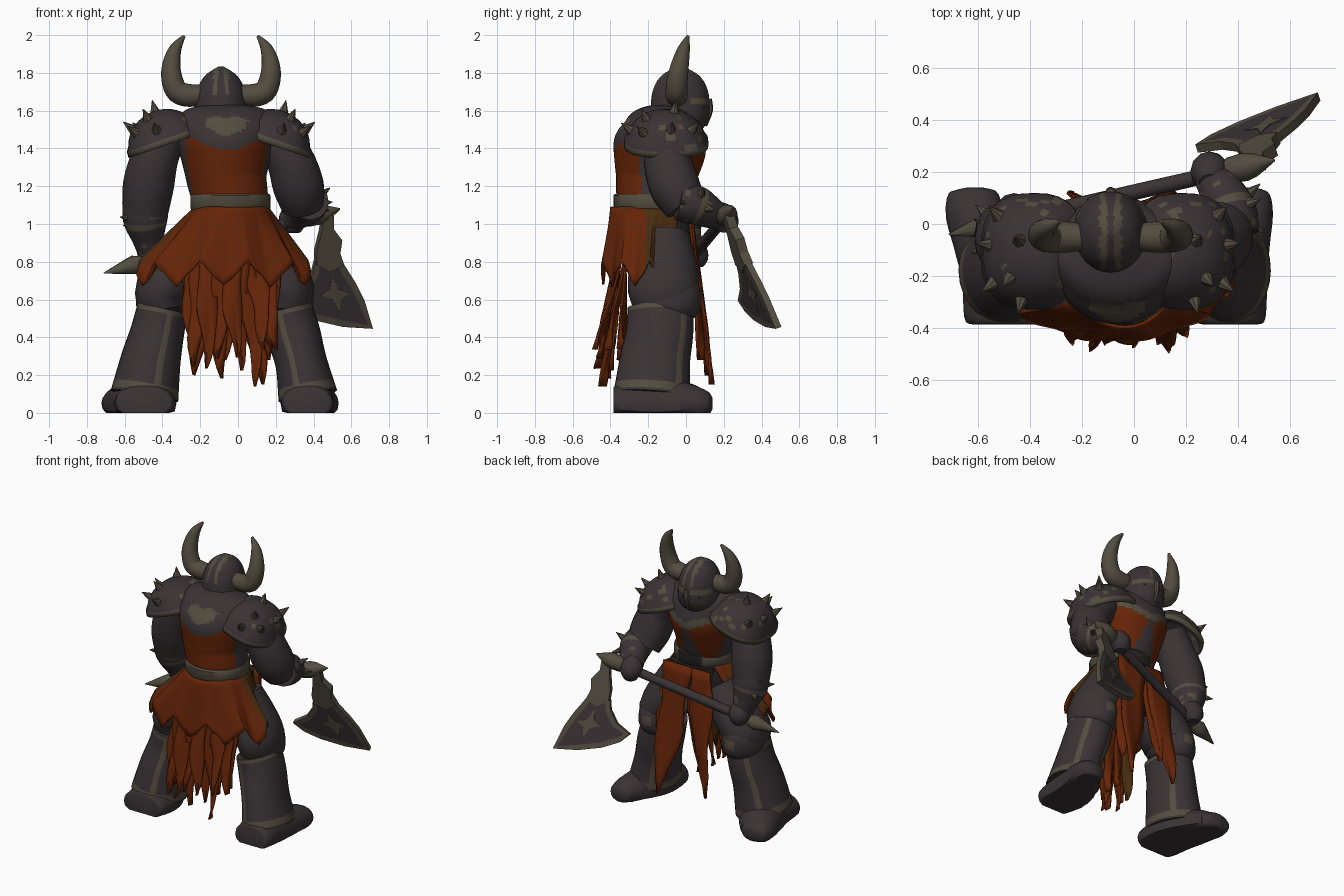
import bpy, bmesh, math, random
from mathutils import Vector as V

random.seed(4)
if bpy.data.objects.get("Cube"):
    bpy.data.objects.remove(bpy.data.objects["Cube"])


def colour(name, r, g, b):
    m = bpy.data.materials.new(name)
    m.use_nodes = True
    m.diffuse_color = (r, g, b, 1)
    bsdf = next(n for n in m.node_tree.nodes if n.type == 'BSDF_PRINCIPLED')
    bsdf.inputs["Base Color"].default_value = (r, g, b, 1)
    bsdf.inputs["Roughness"].default_value = 0.8
    return m


STEEL = colour("dark_steel", .042, .033, .035)
BONE = colour("worn_bone", .086, .073, .05)
RUST = colour("rust_cloth", .13, .018, .0025)
BROWN = colour("brown_cloth", .065, .025, .005)
MAIL = colour("black_mail", .022, .019, .018)


def finish(name, bm, mats, thick=0, angle=40):
    bmesh.ops.recalc_face_normals(bm, faces=bm.faces)
    me = bpy.data.meshes.new(name)
    bm.to_mesh(me)
    bm.free()
    for m in mats:
        me.materials.append(m)
    me.shade_smooth()
    me.set_sharp_from_angle(angle=math.radians(angle))
    ob = bpy.data.objects.new(name, me)
    bpy.context.collection.objects.link(ob)
    if thick:
        mod = ob.modifiers.new("thickness", 'SOLIDIFY')
        mod.thickness, mod.offset = thick, 0


def smooth(pts, k):
    """Catmull-Rom resampling of tuples."""
    out = []
    for i in range(len(pts) - 1):
        p = [pts[max(0, min(len(pts) - 1, i + d))] for d in (-1, 0, 1, 2)]
        for t in (s / k for s in range(k)):
            out.append(tuple(.5 * (2*b + (c-a)*t + (2*a-5*b+4*c-d)*t*t + (3*b-a-3*c+d)*t**3)
                             for a, b, c, d in zip(*p)))
    return out + [pts[-1]]


def tube(name, pts, mats, paint=None, n=18, k=4, floor=False):
    """Elliptical sweep through points (x, y, z, radius a, radius b)."""
    pts = smooth([p if len(p) == 5 else p + (p[3],) for p in pts], k)
    c = [V(p[:3]) for p in pts]
    d = c[-1] - c[0]
    ref = V((0, 1, 0)) if abs(d.z) > max(abs(d.x), abs(d.y)) else V((0, 0, 1))
    bm, rings = bmesh.new(), []
    for i, p in enumerate(pts):
        t = (c[min(i + 1, len(c) - 1)] - c[max(i - 1, 0)]).normalized()
        a = ref.cross(t).normalized()
        b = t.cross(a)
        ring = []
        for j in range(n):
            w = math.tau * j / n
            q = c[i] + a * max(p[3], .002) * math.cos(w) + b * max(p[4], .002) * math.sin(w)
            if floor:
                q.z = max(q.z, 0)
            ring.append(bm.verts.new(q))
        rings.append(ring)
    for i in range(len(rings) - 1):
        for j in range(n):
            f = bm.faces.new((rings[i][j], rings[i][(j+1) % n], rings[i+1][(j+1) % n], rings[i+1][j]))
            if paint:
                f.material_index = paint(f.calc_center_median(), (i + .5) / (len(rings) - 1), (j + .5) / n)
    bm.faces.new(rings[0])
    bm.faces.new(rings[-1])
    finish(name, bm, mats)


def sheet(name, fn, nu, nv, mats, paint=None, thick=.012):
    """Cloth surface from a function of u, v in 0..1."""
    bm = bmesh.new()
    g = [[bm.verts.new(fn(i / nu, j / nv)) for j in range(nv + 1)] for i in range(nu + 1)]
    for i in range(nu):
        for j in range(nv):
            f = bm.faces.new((g[i][j], g[i+1][j], g[i+1][j+1], g[i][j+1]))
            if paint:
                f.material_index = paint(f.calc_center_median())
    finish(name, bm, mats, thick)


def spike(name, base, way, r=.028, length=.09):
    base, way = V(base), V(way).normalized()
    tip = base + way * length
    tube(name, [tuple(base - way * .01) + (r,), tuple(tip) + (.002,)], [BONE], n=7, k=1)


def strip(name, top, tip, width, mats):
    """Ragged pointed cloth strip with a slight wave."""
    top, tip, ph = V(top), V(tip), random.random() * 6

    def fn(u, v):
        p = top.lerp(tip, v)
        w = width * (1 - v ** 3) * (1 + .15 * math.sin(v * 11 + ph)) + .004
        return p + V(((u - .5) * w + .015 * v * math.sin(v * 7 + ph),
                      .022 * v * math.sin(v * 5 + ph + u * 3), 0))
    sheet(name, fn, 4, 12, mats)


# Torso, with cloth tunic painted on back and front
def torso_paint(c, v, u):
    dx = abs(c.x + .06)
    if c.y < -.24 and 1.1 < c.z < 1.4 + 1.6 * dx * dx and dx < .215:
        return 2
    if c.y < -.2 and 1.46 + .5 * dx < c.z < 1.57 - .3 * abs(dx - .05) and dx < .11:
        return 1
    if c.y > -.05 and 1.12 < c.z < 1.36 + .4 * dx:
        return 2 if dx > .02 + (1.36 - c.z) * .3 else 0
    if c.y > -.05 and 1.36 < c.z < 1.41 + .4 * dx:
        return 1
    return 3 if c.z < 1.08 and c.y > -.1 else 0


tube("torso", [(-.04, -.13, .82, .2, .16), (-.04, -.14, .95, .2, .18), (-.04, -.175, 1.12, .2, .19),
               (-.06, -.16, 1.25, .215, .215), (-.065, -.14, 1.4, .25, .245), (-.065, -.13, 1.5, .265, .22),
               (-.065, -.13, 1.57, .24, .175), (-.065, -.13, 1.61, .2, .12), (-.065, -.13, 1.63, .1, .05)],
     [STEEL, BONE, RUST, MAIL], torso_paint, n=60, k=8)
tube("belt", [(-.04, -.175, 1.075, .206, .2), (-.04, -.175, 1.085, .212, .207), (-.04, -.175, 1.15, .212, .21),
              (-.04, -.175, 1.16, .206, .2)], [BONE, MAIL],
     lambda c, v, u: int(c.y > -.03 and abs(c.x + .04) < .09), n=28, k=1)

# Helmet with crest, brow, visor slits and horns
HX = -.09
tube("helmet", [(HX, -.03, 1.49, .115, .11), (HX, -.03, 1.56, .142, .15), (HX, -.03, 1.65, .136, .155),
                (HX, -.03, 1.73, .118, .137), (HX, -.03, 1.79, .08, .095), (HX, -.03, 1.835, .012, .015)],
     [STEEL, BONE],
     lambda c, v, u: int((c.z > 1.68 and .012 < abs(c.x - HX) < .042) or (c.y > .02 and 1.63 < c.z < 1.665)),
     n=36, k=5)
tube("nose_guard", [(HX, .115, 1.66, .022), (HX, .122, 1.6, .02), (HX, .1, 1.52, .012)], [BONE], n=8)
for s in (-1, 1):
    side = "left" if s > 0 else "right"
    tube(side + "_eye_slit", [(HX + s * .025, .111, 1.605, .014), (HX + s * .085, .085, 1.62, .012)], [MAIL], n=8)
    tube(side + "_cheek_slit", [(HX + s * .025, .108, 1.59, .012), (HX + s * .03, .088, 1.52, .01)], [MAIL], n=8)
    tube(side + "_horn", [(HX + s * x, y, z, r) for x, y, z, r in (
        (.09, -.05, 1.69, .05), (.16, -.05, 1.68, .06), (.23, -.05, 1.7, .06), (.26, -.045, 1.77, .056),
        (.262, -.03, 1.85, .047), (.24, -.01, 1.93, .032), (.195, .01, 1.995, .008))], [BONE], n=14)


# Pauldrons: boxy open domes with a pale rim, worn patches and spikes
def pauldron(side, s):
    centre = V((-.1 + s * .285, -.105, 1.425))
    tilt = math.radians(19) * s
    rows, n, bm, rings = 10, 32, bmesh.new(), []

    def place(a, w, scale=1):
        cx, sy = (math.copysign(abs(q) ** .78, q) for q in (math.cos(w), math.sin(w)))
        p = V((.185 * math.sin(a) * cx, .2 * math.sin(a) * sy, .17 * math.cos(a))) * scale
        return centre + V((p.x * math.cos(tilt) + p.z * math.sin(tilt), p.y,
                           p.z * math.cos(tilt) - p.x * math.sin(tilt)))
    for i in range(rows + 1):
        a = max(.02, i / rows * 1.62)
        rings.append([bm.verts.new(place(a, math.tau * j / n, 1.06 if i >= rows - 1 else 1)) for j in range(n)])
    for i in range(rows):
        for j in range(n):
            f = bm.faces.new((rings[i][j], rings[i][(j+1) % n], rings[i+1][(j+1) % n], rings[i+1][j]))
            inner = (f.calc_center_median().x + .1) * s < .135
            f.material_index = int(i == rows - 1 or inner or (i > 1 and random.random() < .07))
    bm.faces.new(rings[0])
    finish(side + "_pauldron", bm, [STEEL, BONE], .025)
    for k, (a, w) in enumerate(((.2, 1.6), (.55, -1.2), (.8, .1), (.95, -.7), (.9, .9), (1.1, -1.5))):
        p = place(a, w if s > 0 else math.pi - w)
        spike(f"{side}_pauldron_spike_{k}", p, (p - centre) + V((0, 0, .06)), .035, .075)


pauldron("left", 1)
pauldron("right", -1)

# Arms, bracers and hands, posed around the shaft
ARMS = {
    "left": [(.17, -.1, 1.48, .11), (.27, -.1, 1.35, .125), (.32, -.06, 1.2, .135), (.34, .0, 1.1, .115)],
    "right": [(-.38, -.1, 1.48, .11), (-.44, -.1, 1.35, .125), (-.475, -.07, 1.2, .135), (-.49, -.04, 1.06, .12)]}
FORE = {
    "left": [(.38, -.04, 1.12, .1), (.365, .05, 1.1, .105), (.33, .13, 1.06, .085), (.29, .18, 1.03, .065)],
    "right": [(-.49, -.05, 1.12, .12), (-.49, -.03, 1.02, .118), (-.475, .0, .92, .085), (-.46, .02, .85, .07)]}
for side, s in (("left", 1), ("right", -1)):
    tube(side + "_upper_arm", ARMS[side], [STEEL])
    tube(side + "_bracer", FORE[side], [STEEL, BONE],
         lambda c, v, u: int(.3 < v < .42 or v > .9 or random.random() < .05))
    x, y, z, r = FORE[side][-1]
    tube(side + "_hand", [(x, y - .02, z + .06, .04), (x, y + .01, z + .02, .07), (x, y + .03, z - .03, .07),
                          (x, y + .03, z - .075, .04)], [STEEL], n=12)
    ex, ey, ez, r = FORE[side][1]
    for k, (dy, dz) in enumerate(((.3, .6), (.7, -.2), (-.5, .1))):
        way = V((s * .8, dy, dz)).normalized()
        spike(f"{side}_elbow_spike_{k}", V((ex, ey, ez)) + way * .1, way, .028, .06)


# Legs: thigh, knee plate, trimmed greave and boot
def greave_paint(edges):
    def paint(c, v, u):
        return int(v < .1 or .88 < v < .96 or (v < .9 and int(u * 28) in edges))
    return paint


LEGS = {"left": (.12, .26, .37, .435, .142, (4, 10, 22)), "right": (-.2, -.4, -.495, -.61, .165, (4, 10, 19))}
for side, (hip, knee, ankle, toe, w, edges) in LEGS.items():
    tube(side + "_thigh", [(hip, -.13, .93, .13, .15), ((hip + knee) / 2, -.12, .78, .15, .18),
                           (knee, -.12, .65, .145, .19), (knee, -.12, .55, .12, .16)], [STEEL])
    tube(side + "_knee_plate", [(knee, -.11, .53, .12, .14), (knee, -.1, .57, .14, .175), (knee, -.09, .64, .13, .17),
                                (knee, -.1, .68, .1, .13)], [STEEL, BONE],
         lambda c, v, u: int(c.y > 0 and (v > .85 or (abs(c.x - knee) + abs(c.z - .61) < .04))), n=24)
    tube(side + "_greave", [(knee, -.135, .55, .135, .175), (knee + (ankle - knee) * .3, -.14, .42, .143, .178),
                            ((knee + ankle * 2) / 3, -.165, .27, w - .005, .187), (ankle, -.18, .09, w + .016, .205)],
         [STEEL, BONE], greave_paint(edges), n=28, k=8)
    tube(side + "_boot", [(ankle, -.385, .05, w * .75, .08), (ankle, -.36, .05, w * .95, .1),
                          (ankle, -.2, .05, w, .13), ((ankle + toe) / 2, -.06, .05, w - .02, .125),
                          (toe, .05, .05, w * .7, .095), (toe, .12, .05, w * .55, .06),
                          (toe, .14, .05, .03, .03)], [STEEL], floor=True)


# Ragged skirt wrapped around the back and sides
def skirt(u, v):
    a = -.7 + u * (math.pi + 1.4)
    tooth = abs((u * 7 + .5) % 1 - .5) * 2 + .25 * abs((u * 17) % 1 - .5)
    side = abs(math.cos(a))
    fold = 1 + .03 * v * math.sin(a * 11)
    return V((-.035 - .04 * v + (.19 + (.19 + .07 * side) * v) * fold * math.cos(a),
              -.18 - .025 * v - (.215 + .025 * v) * fold * math.sin(a),
              1.09 - v * (.28 + .13 * tooth)))


sheet("skirt", skirt, 98, 10, [RUST, BROWN],
      lambda c: int(c.y > -.21 and c.z > .78 and abs(c.x + .06) > .2))

# Hanging tatters in two layers at the back, loincloth at the front
for i in range(10):
    x = -.25 + i * .046
    strip(f"back_tatter_{i}", (x * .85 - .02, -.37 + 1.2 * (x + .05) ** 2, .84),
          (x * 1.05 + random.uniform(-.03, .05), -.41 - .03 * (i % 3), random.uniform(.16, .34) if i != 7 else .14),
          .105, [RUST])
for i in range(6):
    x = -.24 + i * .08
    strip(f"inner_tatter_{i}", (x, -.32, .84), (x + .02, -.34, .28 + .06 * (i % 2)), .1, [RUST if i % 3 else BROWN])
for i, (x, tx, z, w) in enumerate(((-.14, -.22, .2, .16), (-.1, -.14, .36, .12), (.04, .12, .15, .2),
                                   (.09, .18, .28, .12))):
    strip(f"loincloth_{i}", (x, .03 - .015 * (i % 2), 1.06), (tx, .125 - .04 * (i % 2), z), w, [RUST])
tube("mail_apron", [(-.03, -.02, .72, .09, .05), (-.03, -.02, .88, .15, .06), (-.03, -.03, 1.06, .17, .06)],
     [MAIL, BONE], lambda c, v, u: int(random.random() < .12))

# Axe: shaft, collars and end spikes
butt, head = V((-.71, -.04, .74)), V((.54, .245, 1.08))


def along(t, r):
    return tuple(butt.lerp(head, t)) + (r,)


tube("axe_shaft", [along(.12, .03), along(.93, .03)], [STEEL, BONE], lambda c, v, u: int(v < .1), n=12)
tube("butt_spike", [along(0, .003), along(.1, .042), along(.13, .052), along(.17, .034)], [BONE], n=10, k=1)
tube("axe_collar", [along(.84, .03), along(.86, .05), along(.91, .055), along(.94, .045), along(1, .004)],
     [BONE], n=10, k=1)


# Axe blade: flat outline on a slanted plane, with inset dark panel and diamond
def blade_plate(name, outline, thick, mats, rim=0):
    bm = bmesh.new()
    off = V((-.29, .91, .29)) * thick / 2
    sides = [[bm.verts.new(V((x, .403 + .324 * x - .319 * z, z)) + off * s) for x, z in outline] for s in (1, -1)]
    caps = [bm.faces.new(r) for r in sides]
    n = len(outline)
    for i in range(n):
        bm.faces.new((sides[0][i], sides[0][(i+1) % n], sides[1][(i+1) % n], sides[1][i]))
    bmesh.ops.recalc_face_normals(bm, faces=bm.faces)
    if rim:
        bmesh.ops.inset_region(bm, faces=caps, thickness=rim, depth=0)
        for f in caps:
            f.material_index = 1
    finish(name, bm, mats, angle=20)


blade_plate("axe_blade", [(.41, .82), (.39, .74), (.335, .66), (.24, .6), (.3, .54), (.4, .495), (.55, .46),
                          (.71, .45), (.665, .6), (.62, .69), (.57, .77), (.54, .82)], .035, [BONE, STEEL], .035)
blade_plate("axe_neck", [(.45, 1.05), (.435, .96), (.41, .86), (.41, .79), (.48, .75), (.555, .79), (.535, .85),
                         (.545, .92), (.5, .98), (.5, 1.05)], .05, [BONE])
blade_plate("blade_diamond", [(.49, .73), (.48, .66), (.43, .63), (.49, .61), (.53, .54), (.54, .61), (.59, .64),
                              (.525, .66)], .043, [BONE])
